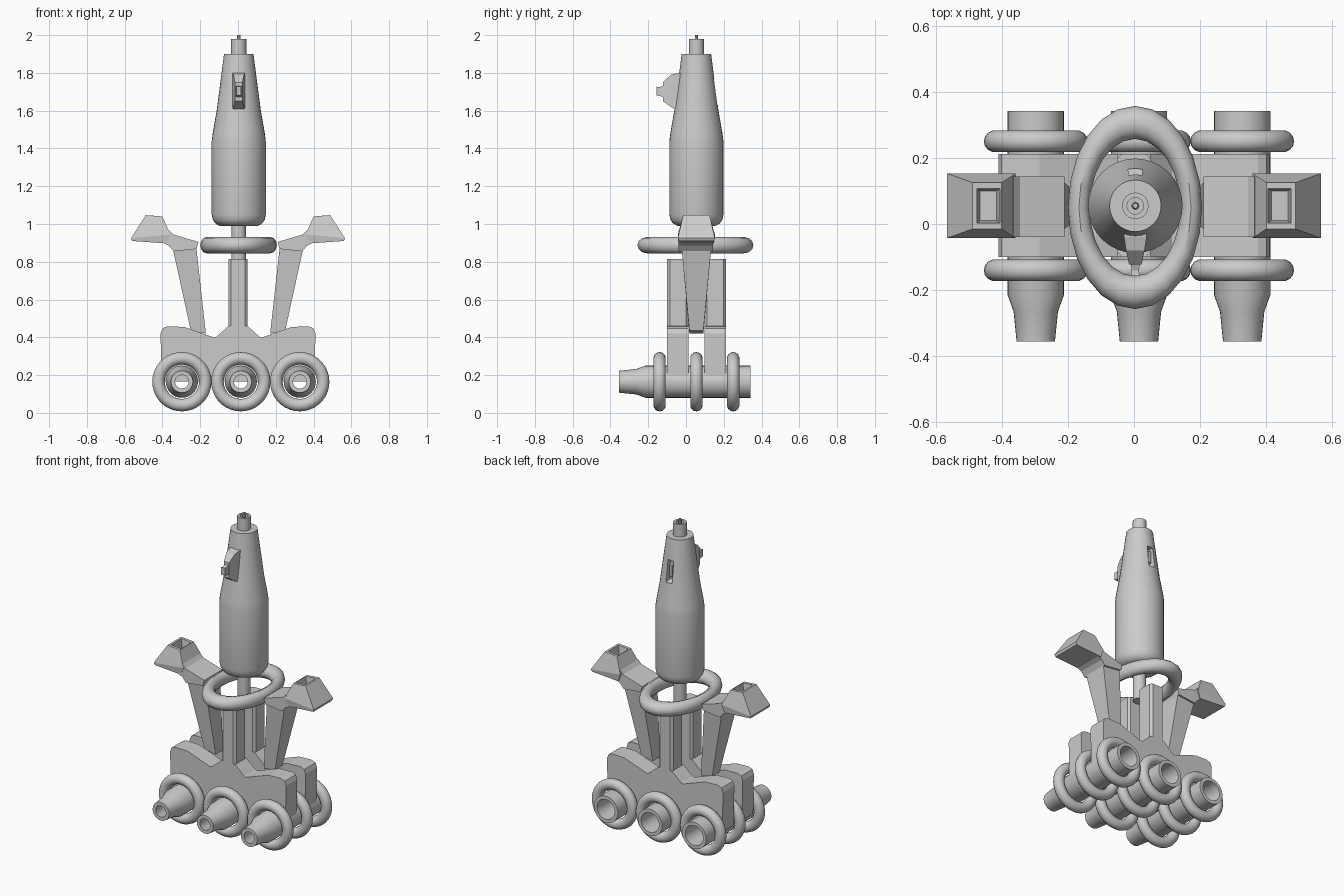
import bpy, bmesh, math
from mathutils import Vector, Matrix

if "Cube" in bpy.data.objects:
    bpy.data.objects.remove(bpy.data.objects["Cube"])

YC = 0.055  # depth of the common centre plane


def finish(name, bm, smooth=False):
    bmesh.ops.recalc_face_normals(bm, faces=bm.faces)
    me = bpy.data.meshes.new(name)
    bm.to_mesh(me)
    bm.free()
    ob = bpy.data.objects.new(name, me)
    bpy.context.collection.objects.link(ob)
    if smooth:
        bpy.context.view_layer.objects.active = ob
        ob.select_set(True)
        bpy.ops.object.shade_smooth_by_angle(angle=math.radians(35))
        ob.select_set(False)
    return ob


def loft(name, loops):
    """Skin equal-length vertex loops and cap both ends."""
    bm = bmesh.new()
    rows = [[bm.verts.new(p) for p in loop] for loop in loops]
    n = len(rows[0])
    for a, b in zip(rows, rows[1:]):
        for i in range(n):
            j = (i + 1) % n
            bm.faces.new((a[i], a[j], b[j], b[i]))
    bm.faces.new(rows[0])
    bm.faces.new(rows[-1])
    return finish(name, bm)


def prism(name, pts, y0, y1):
    return loft(name, [[(x, y, z) for x, z in pts] for y in (y0, y1)])


def rect(x0, x1, hy, z0, z1):
    """Rectangle around the centre plane, z0 at x0 and z1 at x1."""
    return [(x0, YC - hy, z0), (x1, YC - hy, z1), (x1, YC + hy, z1), (x0, YC + hy, z0)]


def lathe(name, prof, matrix, seg=32, closed=False):
    """Turn (radius, height) points round z, then place with matrix."""
    bm = bmesh.new()
    vs = [bm.verts.new((r, 0, h)) for r, h in prof]
    pairs = list(zip(vs, vs[1:])) + ([(vs[-1], vs[0])] if closed else [])
    es = [bm.edges.new(p) for p in pairs]
    bmesh.ops.spin(bm, geom=vs + es, axis=(0, 0, 1), cent=(0, 0, 0),
                   steps=seg, angle=2 * math.pi)
    bmesh.ops.remove_doubles(bm, verts=bm.verts, dist=1e-4)
    bm.transform(matrix)
    return finish(name, bm, True)


def torus(name, major, minor, matrix, seg, ring):
    prof = [(major + minor * math.cos(2 * math.pi * k / ring),
             minor * math.sin(2 * math.pi * k / ring)) for k in range(ring)]
    return lathe(name, prof, matrix, seg, True)


def cut(ob, cutter):
    m = ob.modifiers.new("cut", 'BOOLEAN')
    m.object = cutter
    m.solver = 'EXACT'
    cutter.hide_render = True
    cutter.hide_set(True)


# Three hollow nozzle pipes, each with three floating rings
lay = Matrix.Rotation(-math.pi / 2, 4, 'X')  # z axis to +y
tube = [(0.058, -0.355), (0.067, -0.265), (0.085, -0.215), (0.085, 0.342),
        (0.063, 0.342), (0.058, 0.20), (0.058, -0.20), (0.036, -0.355)]
for i in range(3):
    x = -0.297 + i * 0.312
    lathe(f"nozzle_pipe_{i}", tube, Matrix.Translation((x, 0, 0.165)) @ lay, 32, True)
    for j in range(3):
        y = YC + (j - 1) * 0.195
        torus(f"pipe_ring_{i}_{j}", 0.124, 0.033,
              Matrix.Translation((x, y, 0.165)) @ lay, 36, 14)

# Front and back plates with a chamfered column on each
half = [(0.405, 0.165), (0.41, 0.42), (0.40, 0.447), (0.375, 0.458), (0.285, 0.455),
        (0.13, 0.40), (0.115, 0.402), (0.05, 0.46)]
outline = half + [(-x, z) for x, z in reversed(half)]
for tag, y0, y1 in (("front", -0.10, 0.013), ("back", 0.097, 0.212)):
    prism(tag + "_plate", outline, y0, y1)
    w, c = 0.05, 0.014
    ring = [(-w, y0 + c), (-w + c, y0), (w - c, y0), (w, y0 + c),
            (w, y1 - c), (w - c, y1), (-w + c, y1), (-w, y1 - c)]
    loft(tag + "_column", [[(x, y, z) for x, y in ring] for z in (0.43, 0.815)])

# Mirrored arms: tapered strut, wrist and hollow hand
for s, tag in ((-1, "left"), (1, "right")):
    loft(tag + "_strut", [rect(s * 0.17, s * 0.25, 0.037, 0.42, 0.435),
                          rect(s * 0.22, s * 0.345, 0.078, 0.87, 0.87)])
    prism(tag + "_wrist", [(s * x, z) for x, z in
          ((0.365, 0.968), (0.345, 0.945), (0.21, 0.905), (0.22, 0.868),
           (0.34, 0.855), (0.365, 0.885), (0.395, 0.90))], -0.04, 0.143)
    loft(tag + "_hand", [rect(s * 0.375, s * 0.56, 0.094, 0.897, 0.91),
                         rect(s * 0.358, s * 0.566, 0.098, 0.945, 0.925),
                         rect(s * 0.40, s * 0.488, 0.070, 1.04, 1.047),
                         rect(s * 0.405, s * 0.475, 0.052, 1.04, 1.046),
                         rect(s * 0.415, s * 0.465, 0.045, 0.985, 0.985)])

# Large oval ring
torus("oval_ring", 0.257, 0.05, Matrix.Translation((0.003, 0.05, 0.888)) @
      Matrix.Diagonal((0.66, 1, 0.86, 1)), 24, 12)

# Stem and main body with its bored tip
base = Matrix.Translation((0.004, YC, 0))
lathe("stem", [(0, 0.78), (0.038, 0.78), (0.038, 1.02), (0, 1.02)], base, 24)
body = lathe("main_body", [(0, 0.99), (0.10, 0.99), (0.123, 1.002), (0.137, 1.022),
             (0.143, 1.05), (0.143, 1.44), (0.138, 1.48), (0.117, 1.60), (0.098, 1.745),
             (0.078, 1.90), (0, 1.90)], base, 32)
lathe("tip", [(0.04, 1.89), (0.04, 1.98), (0.025, 1.98), (0.025, 1.91), (0, 1.91),
              (0, 1.89)], base, 24)
lathe("tip_pin", [(0, 1.90), (0.012, 1.90), (0.008, 2.0), (0, 2.0)], base, 8)


# Front fin, narrowing outward, with a small knob
def fin_loop(y, w, z0, z1):
    return [(0.004 - w, y, z0), (0.004 + w, y, z0), (0.004 + w, y, z1), (0.004 - w, y, z1)]


loft("front_fin", [fin_loop(0.03, 0.034, 1.60, 1.805), fin_loop(-0.04, 0.034, 1.60, 1.80),
                   fin_loop(-0.08, 0.028, 1.62, 1.79), fin_loop(-0.122, 0.019, 1.65, 1.75)])
loft("fin_knob", [fin_loop(-0.11, 0.015, 1.67, 1.735), fin_loop(-0.14, 0.011, 1.678, 1.725),
                  fin_loop(-0.157, 0.013, 1.68, 1.727)])

# Slot sunk in the back of the body, with a raised bar inside
cut(body, loft("slot_cutter", [fin_loop(0.125, 0.018, 1.64, 1.765),
                               fin_loop(0.25, 0.03, 1.615, 1.79)]))
loft("slot_bar", [fin_loop(0.12, 0.011, 1.66, 1.745), fin_loop(0.148, 0.009, 1.665, 1.74)])
